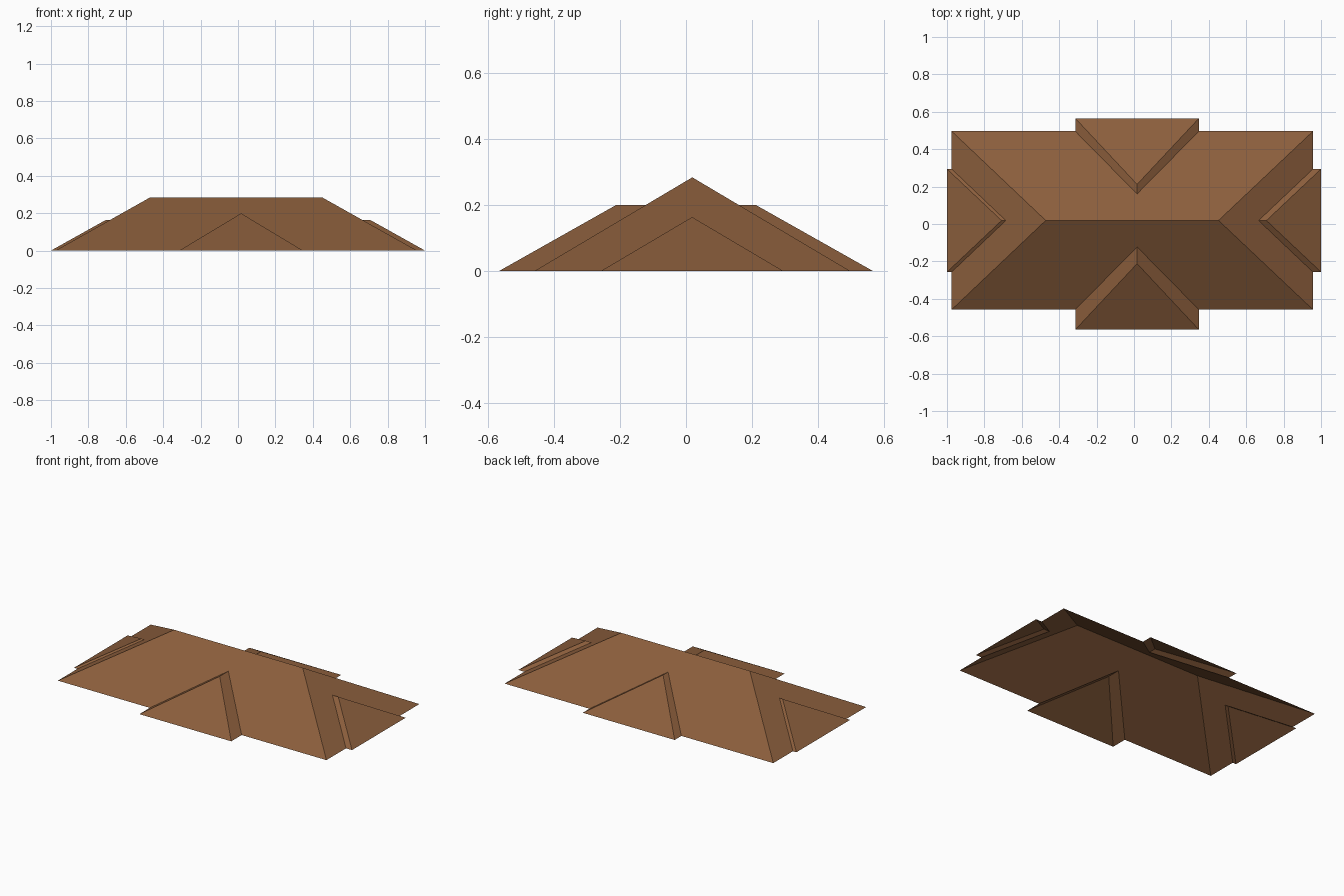
import bpy, bmesh

if "Cube" in bpy.data.objects:
    bpy.data.objects.remove(bpy.data.objects["Cube"])

SKIRT = -0.2  # blocks reach below the ground, trimmed off after the union


def hip_roof(name, x0, x1, y0, y1, ridge0, ridge1, height, along):
    """Closed hip-roof block; the ridge runs along 'x' or 'y'."""
    bm = bmesh.new()
    plan = [(x0, y0), (x1, y0), (x1, y1), (x0, y1)]
    low = [bm.verts.new((x, y, SKIRT)) for x, y in plan]
    eave = [bm.verts.new((x, y, 0)) for x, y in plan]
    cx, cy = (x0 + x1) / 2, (y0 + y1) / 2
    if along == 'x':
        a = bm.verts.new((ridge0, cy, height))
        b = bm.verts.new((ridge1, cy, height))
        c = eave
    else:
        a = bm.verts.new((cx, ridge0, height))
        b = bm.verts.new((cx, ridge1, height))
        c = eave[1:] + eave[:1]
    # two long slopes and two hip ends
    bm.faces.new((c[0], c[1], b, a))
    bm.faces.new((c[1], c[2], b))
    bm.faces.new((c[2], c[3], a, b))
    bm.faces.new((c[3], c[0], a))
    # skirt and underside
    for i in range(4):
        j = (i + 1) % 4
        bm.faces.new((low[i], low[j], eave[j], eave[i]))
    bm.faces.new(low[::-1])
    bmesh.ops.recalc_face_normals(bm, faces=bm.faces)
    mesh = bpy.data.meshes.new(name)
    bm.to_mesh(mesh)
    bm.free()
    obj = bpy.data.objects.new(name, mesh)
    bpy.context.collection.objects.link(obj)
    return obj


# Main hip roof with two lower crossing roofs
roof = hip_roof("roof", -0.975, 0.957, -0.458, 0.496, -0.472, 0.452, 0.283, 'x')
wings = [
    hip_roof("front_back_wings", -0.314, 0.347, -0.565, 0.565, -0.212, 0.212, 0.199, 'y'),
    hip_roof("side_wings", -1.0, 1.0, -0.257, 0.294, -0.708, 0.708, 0.163, 'x'),
]
for wing in wings:
    mod = roof.modifiers.new(wing.name, 'BOOLEAN')
    mod.operation = 'UNION'
    mod.solver = 'EXACT'
    mod.object = wing
    wing.hide_render = True

# Bake the union, then trim at the eaves to leave an open shell
deps = bpy.context.evaluated_depsgraph_get()
merged = bpy.data.meshes.new_from_object(roof.evaluated_get(deps))
roof.modifiers.clear()
roof.data = merged
for wing in wings:
    bpy.data.objects.remove(wing)
bm = bmesh.new()
bm.from_mesh(merged)
bmesh.ops.delete(bm, geom=[f for f in bm.faces if f.calc_center_median().z < -0.001],
                 context='FACES')
bm.to_mesh(merged)
bm.free()

# Brown tiles
brown = bpy.data.materials.new("roof_brown")
brown.diffuse_color = (0.258, 0.112, 0.045, 1)
brown.use_nodes = True
brown.node_tree.nodes["Principled BSDF"].inputs["Base Color"].default_value = brown.diffuse_color
merged.materials.clear()
merged.materials.append(brown)
